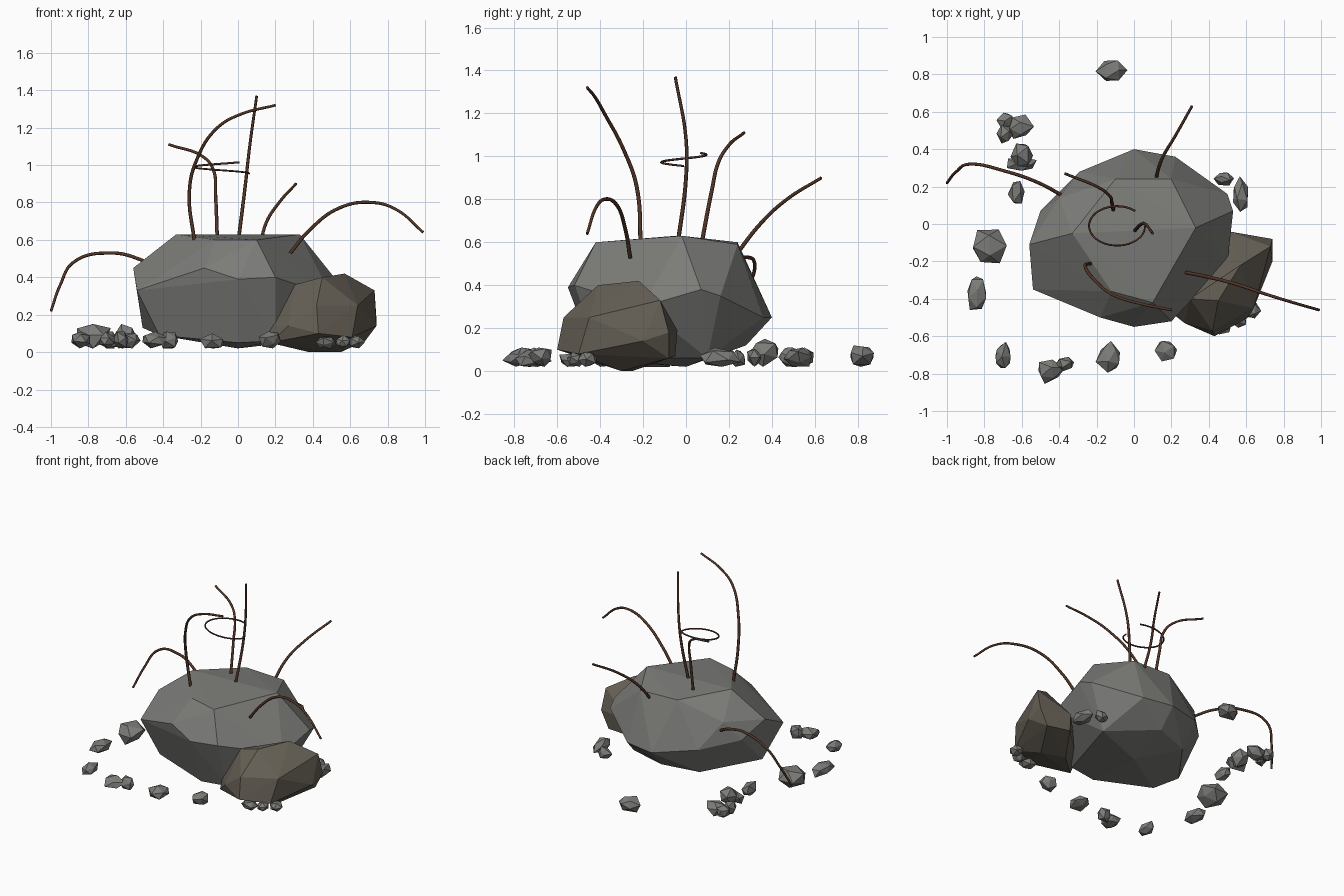
import bpy
import bmesh
import math
import random
from mathutils import Vector, Matrix, Euler

random.seed(7)

default_cube = bpy.data.objects.get("Cube")
if default_cube:
    bpy.data.objects.remove(default_cube, do_unlink=True)


def make_material(name, colour):
    material = bpy.data.materials.new(name)
    material.use_nodes = True
    rgba = (*colour, 1)
    material.diffuse_color = rgba
    shader = material.node_tree.nodes["Principled BSDF"]
    shader.inputs["Base Color"].default_value = rgba
    shader.inputs["Roughness"].default_value = .9
    return material


grey_stone = make_material("grey stone", (.2, .2, .19))
brown_stone = make_material("brown stone", (.13, .115, .09))
bark = make_material("bark brown", (.085, .036, .02))


def object_from_bmesh(name, bm, material):
    """Turn a bmesh into a flat shaded object of one colour."""
    bmesh.ops.recalc_face_normals(bm, faces=bm.faces)
    mesh = bpy.data.meshes.new(name)
    bm.to_mesh(mesh)
    bm.free()
    mesh.materials.append(material)
    obj = bpy.data.objects.new(name, mesh)
    bpy.context.collection.objects.link(obj)
    return obj


def boulder(name, corners, material):
    """A faceted stone wrapped around its corner points."""
    bm = bmesh.new()
    for corner in corners:
        bm.verts.new(corner)
    hull = bmesh.ops.convex_hull(bm, input=bm.verts)
    unused = [item for item in hull["geom_interior"] + hull["geom_unused"]
              if isinstance(item, bmesh.types.BMVert)]
    bmesh.ops.delete(bm, geom=list(set(unused)), context="VERTS")
    return object_from_bmesh(name, bm, material)


def pebble(name, x, y, width, depth, height=.09):
    """A chipped little stone fitted to a given footprint."""
    bm = bmesh.new()
    bmesh.ops.create_icosphere(bm, subdivisions=1, radius=1)
    turn = Euler([random.uniform(0, math.tau) for axis in "xyz"]).to_matrix()
    for vert in bm.verts:
        vert.co = turn @ vert.co * random.uniform(.75, 1.15)
    wanted = (width, depth, height)
    middle = (x, y, .02 + height / 2)
    for axis in range(3):
        values = [vert.co[axis] for vert in bm.verts]
        low, high = min(values), max(values)
        for vert in bm.verts:
            share = (vert.co[axis] - low) / (high - low)
            vert.co[axis] = middle[axis] + (share - .5) * wanted[axis]
    return object_from_bmesh(name, bm, grey_stone)


def twig(name, points, thickness=.009, tip=.8):
    """A bent round stem running smoothly through its points."""
    curve = bpy.data.curves.new(name, "CURVE")
    curve.dimensions = "3D"
    curve.bevel_depth = thickness
    curve.bevel_resolution = 2
    curve.resolution_u = 8
    curve.use_fill_caps = True
    spline = curve.splines.new("BEZIER")
    spline.bezier_points.add(len(points) - 1)
    for index, (knot, point) in enumerate(zip(spline.bezier_points, points)):
        knot.co = point
        knot.handle_left_type = knot.handle_right_type = "AUTO"
        knot.radius = 1.1 + (tip - 1.1) * index / (len(points) - 1)
    curve.materials.append(bark)
    obj = bpy.data.objects.new(name, curve)
    bpy.context.collection.objects.link(obj)
    return obj


# Main boulder: flat crown, wide shoulders, narrower foot
crown = [
    (-.33, -.05, .63), (-.12, -.36, .6), (.33, -.02, .63),
    (.2, .24, .59), (-.1, .24, .6), (.1, -.42, .6),
]
shoulders = [
    (-.56, -.11, .45), (-.54, -.35, .33), (-.4, .14, .48),
    (-.5, .07, .35), (-.29, .28, .3), (0, .4, .25), (.22, .36, .25),
    (.5, .16, .35), (.53, .07, .38), (.5, -.2, .3),
    (.2, -.52, .4), (0, -.55, .39), (-.18, -.5, .45),
]
foot = [
    (-.51, -.15, .13), (-.42, -.3, .09), (0, -.42, .05), (.2, -.4, .06),
    (.35, .1, .06), (0, .28, .12), (-.25, .2, .1), (0, 0, .02),
]
boulder("main_boulder", crown + shoulders + foot, grey_stone)

# Smaller brown boulder leaning on the front corner
boulder("side_boulder", [
    (.17, -.45, .05), (.16, -.4, .14), (.27, -.53, .14),
    (.43, -.6, .1), (.42, -.57, .25), (.61, -.5, .08),
    (.64, -.45, .25), (.74, -.2, .14), (.73, -.12, .33),
    (.74, -.08, .18), (.68, -.08, .06), (.57, -.22, .42),
    (.45, -.41, .4), (.3, -.4, .36), (.51, -.04, .19),
    (.51, -.05, .07), (.38, -.25, 0), (.55, -.3, 0),
], brown_stone)

# Bare twigs growing out of the main boulder
twig("drooping_right_twig", [
    (-.38, .15, .42), (-.51, .22, .49), (-.68, .28, .53),
    (-.88, .32, .48), (-.95, .28, .36), (-1, .22, .22),
])
twig("tall_front_twig", [
    (-.23, -.21, .57), (-.26, -.23, .86), (-.22, -.29, 1.03),
    (-.11, -.38, 1.2), (.01, -.42, 1.27), (.2, -.46, 1.32),
])
twig("upright_twig", [
    (0, -.04, .58), (.04, 0, .9), (.06, 0, 1.08), (.1, -.05, 1.37),
])
twig("crooked_twig", [
    (-.11, .07, .58), (-.12, .12, .84), (-.13, .15, .97),
    (-.18, .19, 1.04), (-.37, .27, 1.11),
])
twig("back_twig", [
    (.11, .21, .51), (.15, .35, .69), (.22, .47, .8), (.31, .63, .9),
])
twig("arching_left_twig", [
    (.28, -.26, .53), (.38, -.28, .65), (.54, -.32, .77),
    (.72, -.38, .8), (.85, -.42, .76), (.99, -.46, .64),
])

# Thin tendril looping once around the upright twig
loop_points = []
steps = 16
for step in range(steps + 1):
    share = step / steps
    angle = math.radians(50 + 310 * share)
    loop_points.append((
        -.09 + .15 * math.cos(angle),
        -.01 + .105 * math.sin(angle),
        1.015 - .06 * share,
    ))
twig("curling_tendril", loop_points, thickness=.005, tip=1)

# Loose pebbles: centre x and y, footprint, optional height
pebbles = {
    "back_pebble": (-.12, .82, .17, .11, .1),
    "heap_pebble_a": (-.61, .52, .15, .13),
    "heap_pebble_b": (-.69, .55, .09, .09),
    "heap_pebble_c": (-.69, .48, .09, .1),
    "tall_pebble": (-.6, .36, .12, .14, .13),
    "flat_pebble": (-.6, .32, .16, .07),
    "small_pebble": (-.63, .17, .09, .12),
    "round_pebble": (-.77, -.12, .18, .18, .13),
    "long_pebble": (-.84, -.37, .1, .18),
    "corner_pebble": (-.7, -.7, .08, .14),
    "front_pebble_a": (-.44, -.79, .14, .13),
    "front_pebble_b": (-.37, -.75, .1, .08),
    "front_pebble_c": (-.14, -.71, .13, .17, .08),
    "front_pebble_d": (.17, -.68, .12, .11),
    "left_pebble_a": (.48, .24, .11, .07, .08),
    "left_pebble_b": (.57, .16, .08, .19),
    "wedged_pebble_a": (.47, -.54, .11, .1, .06),
    "wedged_pebble_b": (.56, -.51, .08, .09, .07),
    "wedged_pebble_c": (.63, -.46, .1, .09, .07),
}
for name, layout in pebbles.items():
    pebble(name, *layout)
